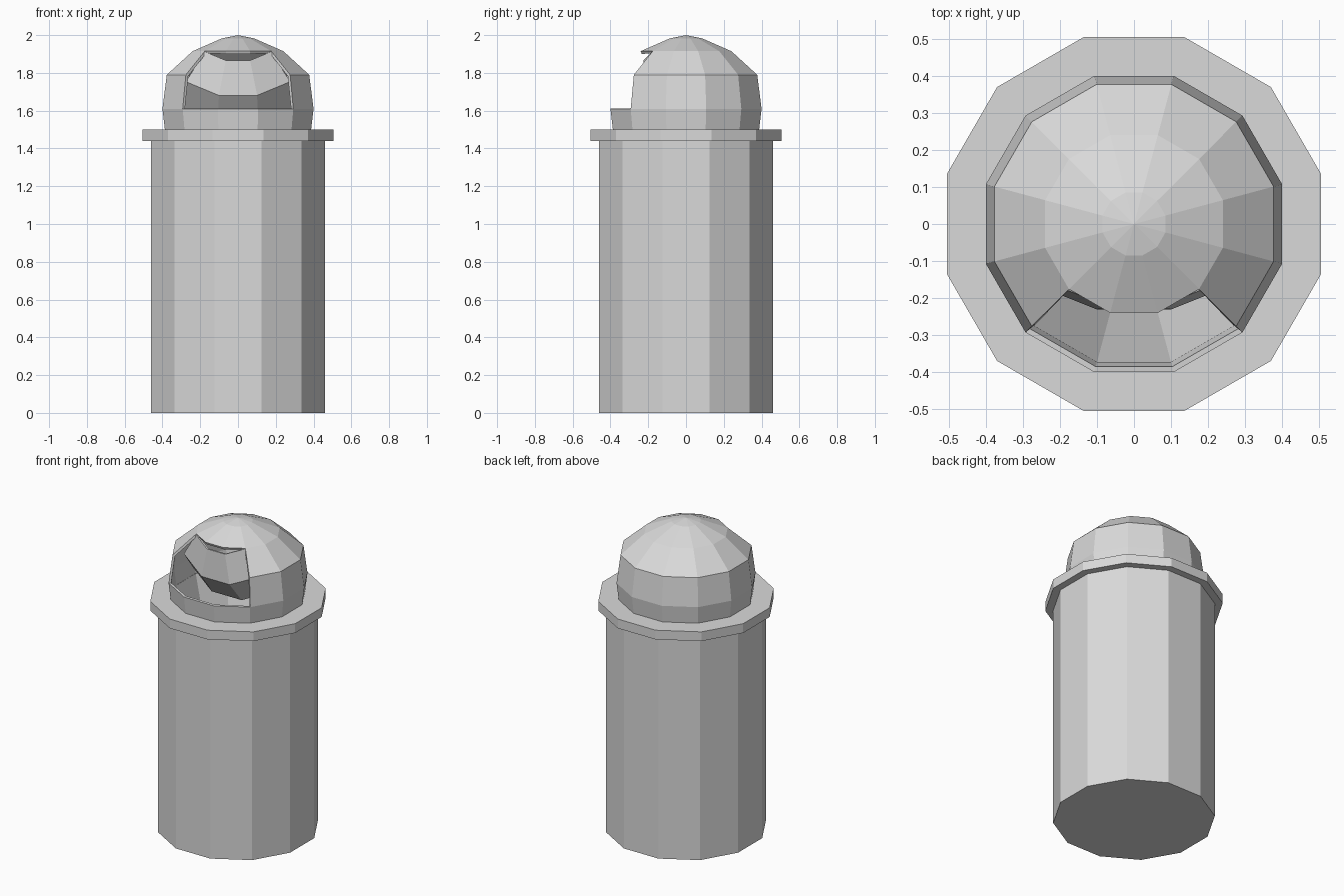
import bpy, bmesh, math
from mathutils import Matrix

if "Cube" in bpy.data.objects:
    bpy.data.objects.remove(bpy.data.objects["Cube"])

SIDES = 12
HALF = math.pi / SIDES

metal = bpy.data.materials.new("light_grey_metal")
metal.diffuse_color = (0.7, 0.7, 0.7, 1)
metal.use_nodes = True
metal.node_tree.nodes["Principled BSDF"].inputs["Base Color"].default_value = metal.diffuse_color


def lathe(name, profile, keep=lambda band, side: True):
    """Revolve (flat-to-centre radius, height) points into a twelve-sided shell."""
    bm = bmesh.new()
    rings = []
    for r, z in profile:
        if r == 0:
            rings.append([bm.verts.new((0, 0, z))] * SIDES)
            continue
        R = r / math.cos(HALF)
        angles = [HALF + 2 * HALF * k for k in range(SIDES)]
        rings.append([bm.verts.new((R * math.cos(a), R * math.sin(a), z)) for a in angles])
    for band, (low, high) in enumerate(zip(rings, rings[1:])):
        for k in range(SIDES):
            if keep(band, k):
                n = (k + 1) % SIDES
                corners = dict.fromkeys((low[k], low[n], high[n], high[k]))
                bm.faces.new(list(corners))
    bmesh.ops.delete(bm, geom=[v for v in bm.verts if not v.link_faces], context='VERTS')
    mesh = bpy.data.meshes.new(name)
    bm.to_mesh(mesh)
    bm.free()
    mesh.materials.append(metal)
    obj = bpy.data.objects.new(name, mesh)
    bpy.context.collection.objects.link(obj)
    return obj


def thicken(obj, amount):
    mod = obj.modifiers.new("thickness", 'SOLIDIFY')
    mod.thickness = amount
    mod.offset = -1
    mod.use_even_offset = True


# Straight bin body, its collar and the tapered inside
lathe("bin_body", [(0, 0), (0.46, 0), (0.46, 1.44)])
lathe("collar", [(0.46, 1.44), (0.505, 1.44), (0.505, 1.5), (0.373, 1.5)])
lathe("inner_liner", [(0.373, 1.5), (0, 0.03)])

# Domed lid with an opening three panels wide at the front
dome = [(0.387, 1.5), (0.40, 1.61), (0.377, 1.79), (0.24, 1.915), (0.085, 1.983), (0, 2.0)]


def in_opening(band, side):
    return band in (1, 2) and side in (7, 8, 9)


lid = lathe("domed_lid", dome, lambda b, s: not in_opening(b, s))
thicken(lid, 0.015)

# Flap cut from the same dome, swung inward about its top corners
flap = lathe("swing_flap", dome, in_opening)
hinge = Matrix.Translation((0, -0.175, 1.908))
flap.data.transform(hinge @ Matrix.Rotation(math.radians(46), 4, 'X') @ hinge.inverted())
thicken(flap, 0.012)
